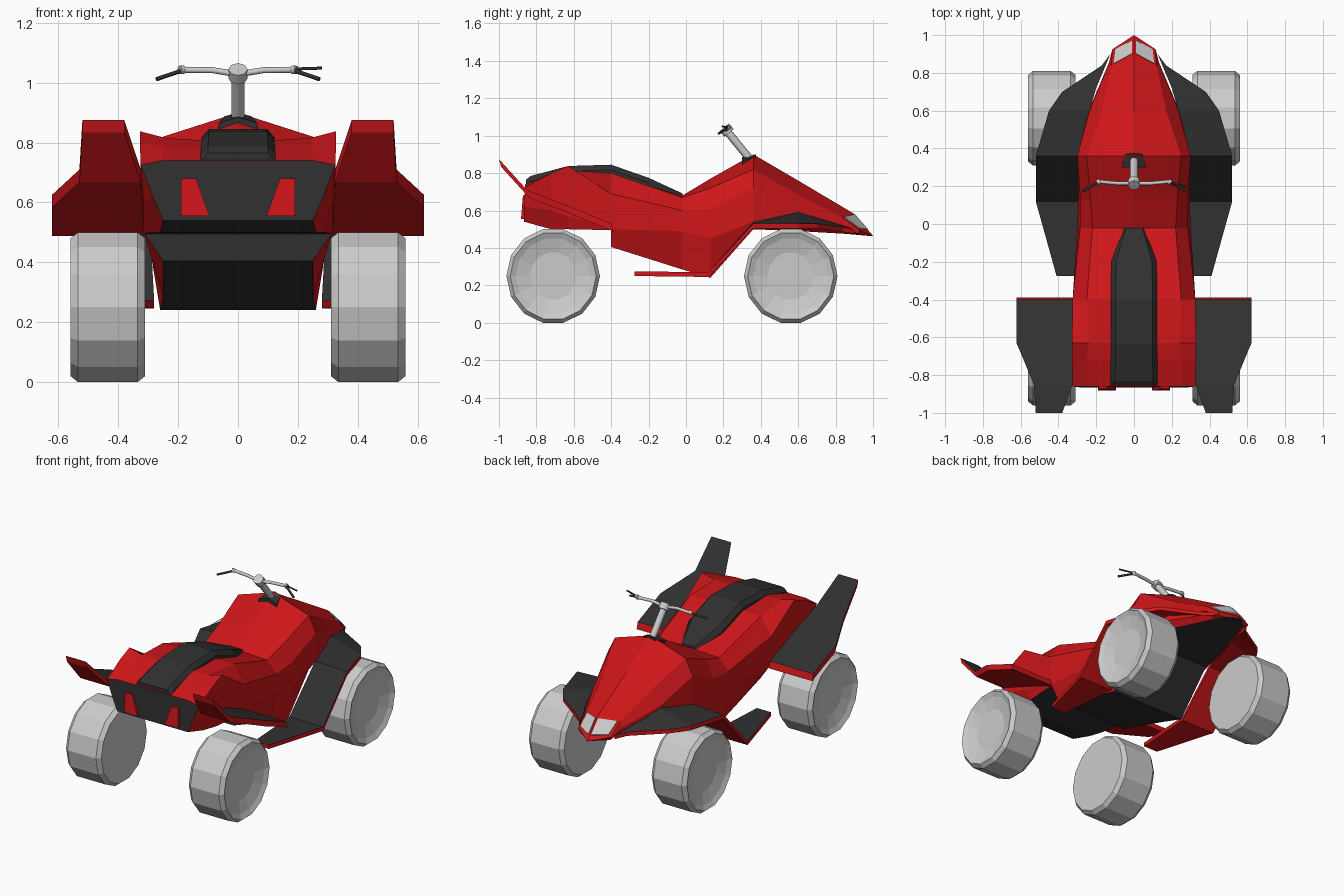
import bpy, bmesh, math
from mathutils import Vector

if "Cube" in bpy.data.objects:
    bpy.data.objects.remove(bpy.data.objects["Cube"])


def material(name, rgb):
    m = bpy.data.materials.new(name)
    m.diffuse_color = (*rgb, 1)
    m.use_nodes = True
    m.node_tree.nodes["Principled BSDF"].inputs["Base Color"].default_value = m.diffuse_color
    return m


RED = material("red_paint", (0.62, 0.008, 0.01))
BLACK = material("black_plastic", (0.03, 0.03, 0.03))


def build(name, verts, faces, mats=(), idx=None, mirror=True):
    bm = bmesh.new()
    vs = [bm.verts.new(v) for v in verts]
    for i, f in enumerate(faces):
        face = bm.faces.new([vs[j] for j in f])
        face.material_index = idx[i] if idx else 0
    if mirror:
        bmesh.ops.mirror(bm, geom=bm.verts[:] + bm.edges[:] + bm.faces[:],
                         axis='X', merge_dist=0.0005)
    bmesh.ops.recalc_face_normals(bm, faces=bm.faces[:])
    me = bpy.data.meshes.new(name)
    bm.to_mesh(me)
    bm.free()
    for m in mats:
        me.materials.append(m)
    ob = bpy.data.objects.new(name, me)
    bpy.context.collection.objects.link(ob)
    return ob


def loft(name, rows, mats, dark=(), cap_mat=0):
    """Half sections joined along the body; strips listed in dark use material 1."""
    n = len(rows[0])
    verts = [p for r in rows for p in r]
    faces, idx = [], []
    for k in range(len(rows) - 1):
        for i in range(n - 1):
            a = k * n + i
            faces.append((a, a + 1, a + n + 1, a + n))
            idx.append(1 if i in dark else 0)
    faces += [tuple(range(n)), tuple(range(len(verts) - n, len(verts)))]
    idx += [cap_mat, 0]
    return build(name, verts, faces, mats, idx)


def plate(name, rows, off, mats, mirror=True):
    """Thin strip of (inner, outer) pairs: top is material 0, the rest material 1."""
    verts, faces, idx = [], [], []
    for a, b in rows:
        a, b, o = Vector(a), Vector(b), Vector(off)
        verts += [a, b, b + o, a + o]
    for k in range(len(rows) - 1):
        for i in range(4):
            j = (i + 1) % 4
            faces.append((4 * k + i, 4 * k + j, 4 * k + 4 + j, 4 * k + 4 + i))
            idx.append(0 if i == 0 else 1)
    e = len(verts) - 4
    faces += [(0, 1, 2, 3), (e, e + 1, e + 2, e + 3)]
    idx += [1, 1]
    return build(name, verts, faces, mats, idx if len(mats) > 1 else None, mirror)


def rod(name, pts, r, mat=None, sides=8):
    cu = bpy.data.curves.new(name, 'CURVE')
    cu.dimensions = '3D'
    cu.bevel_depth = r
    cu.bevel_resolution = sides // 4
    cu.use_fill_caps = True
    sp = cu.splines.new('POLY')
    sp.points.add(len(pts) - 1)
    for p, c in zip(sp.points, pts):
        p.co = (*c, 1)
    if mat:
        cu.materials.append(mat)
    ob = bpy.data.objects.new(name, cu)
    bpy.context.collection.objects.link(ob)


# Body shell: y, centre top z, then shoulder, side, sill and keel as x, z
sections = [
    (-.72, .785, .25, .785, .328, .80, .315, .60, .26, .50),
    (-.63, .80, .24, .815, .328, .838, .315, .57, .29, .50),
    (-.40, .80, .25, .80, .325, .69, .315, .51, .31, .495),
    (-.40, .80, .25, .80, .325, .69, .315, .50, .25, .405),
    (-.02, .68, .22, .67, .285, .60, .30, .49, .25, .285),
    (.13, .77, .23, .72, .285, .61, .295, .45, .26, .24),
    (.36, .90, .25, .82, .30, .72, .30, .54, .26, .50),
    (.60, .76, .17, .685, .235, .60, .24, .53, .20, .49)]
rows = [[(0, -.86, .74), (.25, -.86, .74), (.325, -.86, .725),
         (.285, -.865, .62), (.25, -.865, .54), (0, -.865, .54)]]
for y, zc, *q in sections:
    rows.append([(0, y, zc)] + [(q[i], y, q[i + 1]) for i in (0, 2, 4, 6)] + [(0, y, q[7])])
brow = [(0, .90, .582), (.12, .835, .565), (.135, .845, .53), (.13, .86, .50), (.10, .86, .475), (0, .86, .475)]
tip = [(0, 1.0, .465), (.115, .925, .495), (.115, .925, .485), (.11, .925, .475), (.08, .925, .47), (0, .99, .463)]
loft("body_shell", rows + [brow, tip], (RED, BLACK), dark=(4,), cap_mat=1)


# Headlights set into the nose slope
def on_nose(u, v):
    a = Vector(brow[0]).lerp(Vector(brow[1]), u)
    b = Vector(tip[0]).lerp(Vector(tip[1]), u)
    return a.lerp(b, v) + Vector((0, .004, .005))


plate("headlights", [(on_nose(.08, .05), on_nose(.9, .05)), (on_nose(.08, .75), on_nose(.85, .85))],
      (0, -.006, -.012), ())

# Seat with chamfered edges
seat = []
for y, w, zt, zb in [(-.855, .125, .765, .70), (-.83, .125, .785, .70), (-.63, .122, .838, .76),
                     (-.40, .122, .845, .76), (-.20, .12, .775, .70), (-.02, .055, .692, .64)]:
    seat.append([(0, y, zt), (w * .8, y, zt), (w, y, zt - .028), (w, y, zb), (0, y, zb)])
loft("seat", seat, (BLACK,))

# Tail lights on the rear panel
plate("tail_lights", [((.075, -.86, .54), (.205, -.86, .54)), ((.13, -.86, .695), (.205, -.86, .695))],
      (0, .02, 0), (RED,))
plate("tail_light_lenses", [((.095, -.882, .555), (.19, -.882, .555)), ((.14, -.872, .68), (.19, -.872, .68))],
      (0, .02, 0), (RED,))

# Rear fenders sweeping up into fins
plate("rear_fenders", [
    ((.315, -.40, .53), (.622, -.40, .53)),
    ((.318, -.63, .625), (.622, -.63, .625)),
    ((.325, -.85, .71), (.53, -.85, .71)),
    ((.38, -1.0, .875), (.52, -1.0, .875))], (0, .012, -.042), (BLACK, RED))

# Front fenders running down into the footrests
plate("front_fenders_and_footrests", [
    ((.125, .90, .50), (.17, .84, .51)),
    ((.20, .72, .555), (.38, .70, .53)),
    ((.235, .60, .59), (.45, .60, .53)),
    ((.295, .36, .54), (.52, .36, .53)),
    ((.28, .12, .27), (.52, .12, .27)),
    ((.31, -.275, .275), (.41, -.275, .275))], (0, 0, -.025), (BLACK, RED))

# Wheels: lathed tyre with a dished hub
SIDES = 14
for label, wy in (("front", .56), ("rear", -.71)):
    prof = [(.31, .23), (.335, .25), (.535, .25), (.56, .23), (.545, .20), (.525, .125)]
    verts, faces = [], []
    for x, r in prof:
        for k in range(SIDES):
            a = 2 * math.pi * (k + .5) / SIDES
            verts.append((x, wy + r * math.sin(a), .25 - r * math.cos(a) * .25 / (.25 * math.cos(math.pi / SIDES))))
    for j in range(len(prof) - 1):
        for k in range(SIDES):
            k2 = (k + 1) % SIDES
            faces.append((j * SIDES + k, j * SIDES + k2, (j + 1) * SIDES + k2, (j + 1) * SIDES + k))
    last = (len(prof) - 1) * SIDES
    faces += [tuple(range(SIDES)), tuple(range(last, last + SIDES))]
    build(label + "_wheels", verts, faces)

# Steering column, collar and handlebar
plate("steering_collar", [((0, .375, .90), (.045, .37, .888)), ((0, .30, .885), (.065, .30, .865))],
      (0, 0, -.04), (BLACK,))
rod("steering_column", [(0, .345, .87), (0, .215, 1.03)], .021)
rod("bar_clamp", [(0, .23, 1.015), (0, .205, 1.045)], .032)
for s, side in ((-1, "left"), (1, "right")):
    rod(side + "_handlebar", [(0, .215, 1.028), (s * .085, .215, 1.042), (s * .195, .225, 1.043)], .010)
    rod(side + "_grip_mount", [(s * .18, .228, 1.043), (s * .195, .218, 1.043)], .014)
    rod(side + "_grip", [(s * .19, .22, 1.04), (s * .272, .175, 1.012)], .007, BLACK)
rod("brake_lever", [(.19, .222, 1.046), (.28, .195, 1.049)], .005, BLACK)
